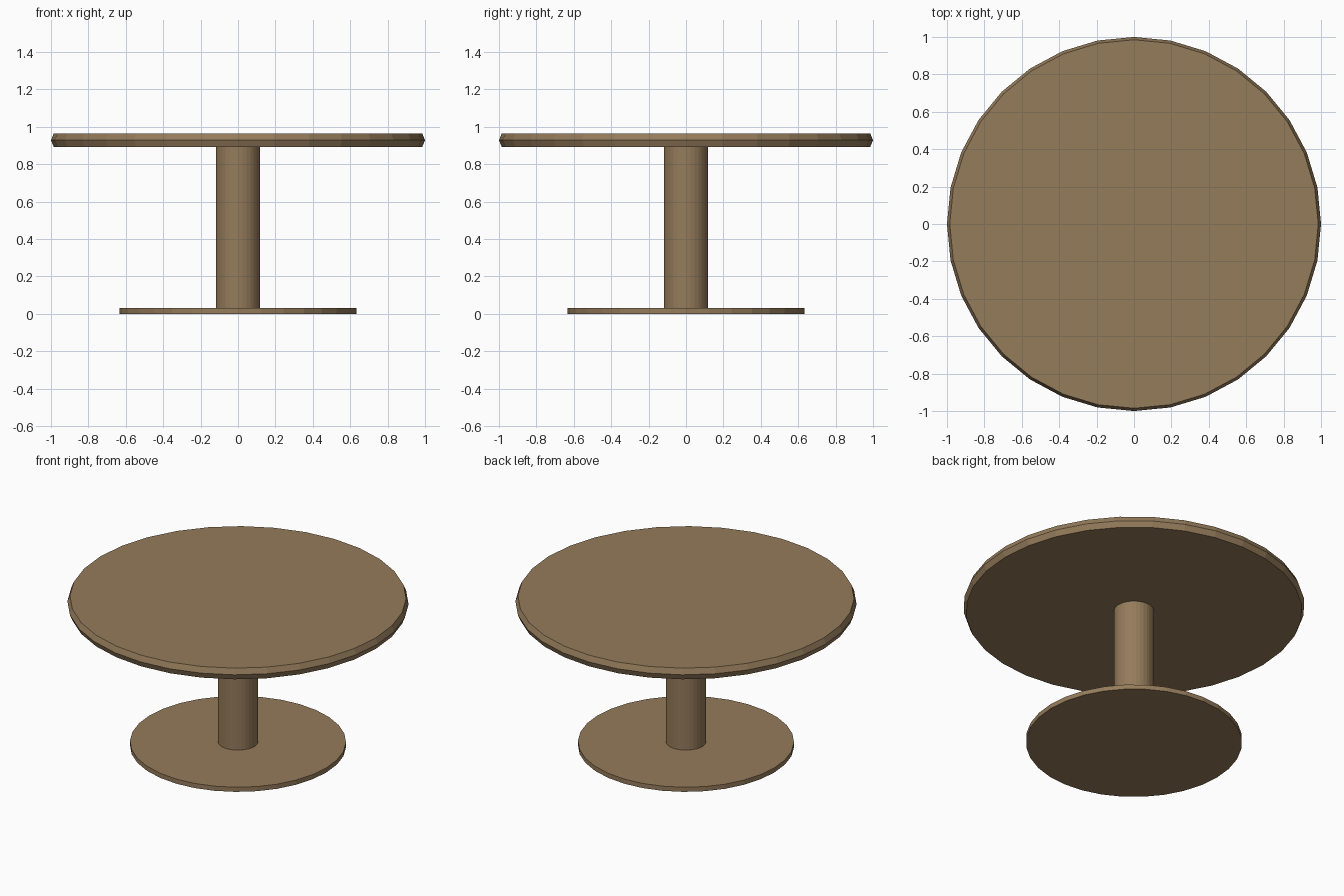
import bpy, bmesh, math

if "Cube" in bpy.data.objects:
    bpy.data.objects.remove(bpy.data.objects["Cube"])

# One wood colour for the whole table
wood = bpy.data.materials.new("brown_wood")
wood.diffuse_color = (0.30, 0.20, 0.105, 1)
wood.use_nodes = True
wood.node_tree.nodes["Principled BSDF"].inputs["Base Color"].default_value = wood.diffuse_color


def turned_part(name, profile, sides=32):
    """Closed solid of revolution from (radius, height) rings."""
    bm = bmesh.new()
    rings = []
    for r, z in profile:
        angles = [2 * math.pi * i / sides for i in range(sides)]
        rings.append([bm.verts.new((r * math.cos(a), r * math.sin(a), z)) for a in angles])
    for low, high in zip(rings, rings[1:]):
        for i in range(sides):
            j = (i + 1) % sides
            bm.faces.new((low[i], low[j], high[j], high[i]))
    bm.faces.new(rings[0][::-1])
    bm.faces.new(rings[-1])
    mesh = bpy.data.meshes.new(name)
    bm.to_mesh(mesh)
    bm.free()
    mesh.materials.append(wood)
    obj = bpy.data.objects.new(name, mesh)
    bpy.context.collection.objects.link(obj)
    return obj


# Floor disc
turned_part("base_plate", [(0.633, 0.0), (0.633, 0.03)])
# Central pillar
turned_part("pedestal", [(0.118, 0.03), (0.118, 0.892)])
# Round top with a pointed edge
turned_part("table_top", [(0.985, 0.892), (1.0, 0.928), (0.985, 0.964)])
